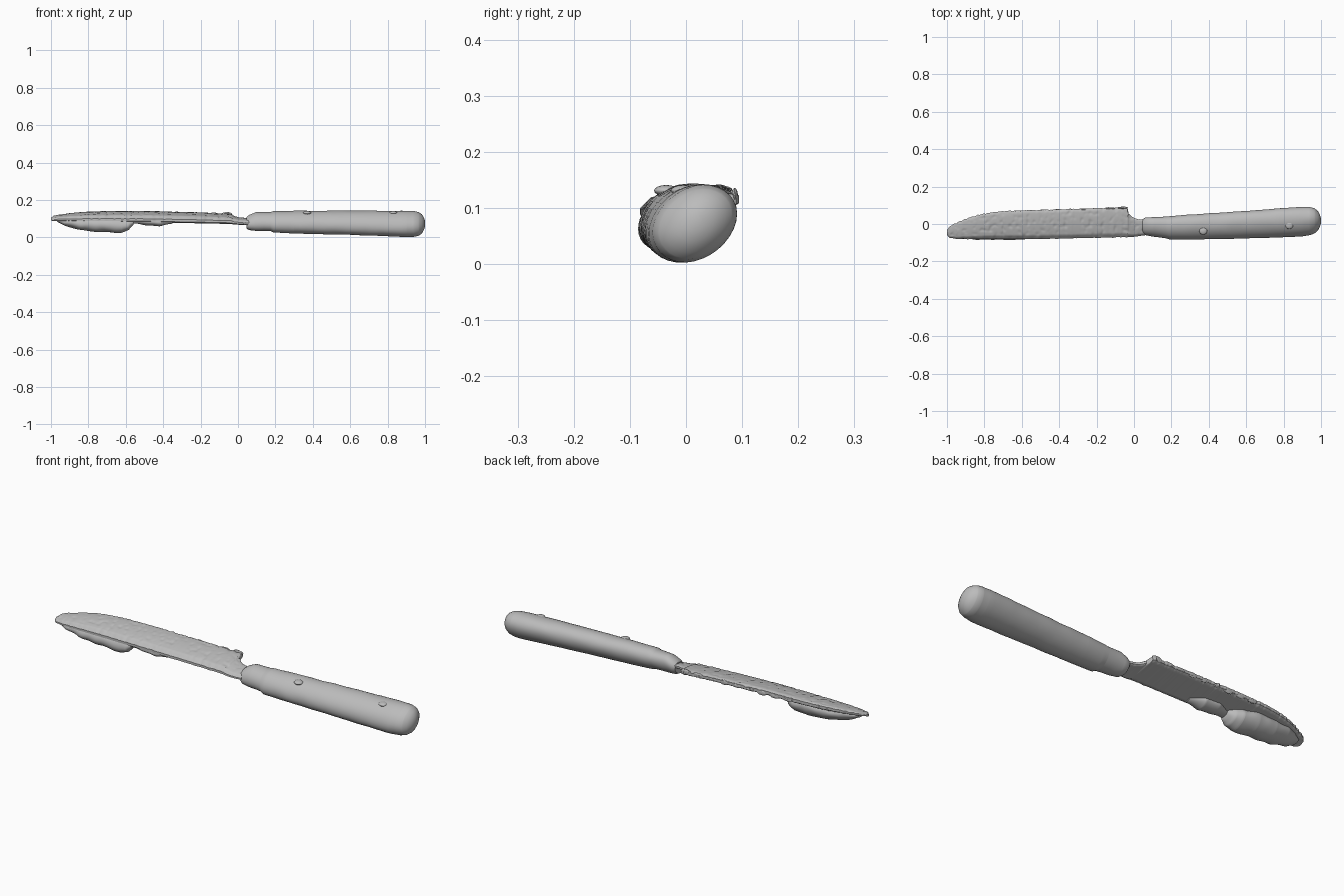
import bpy, bmesh, math
from mathutils import Vector, noise

if "Cube" in bpy.data.objects:
    bpy.data.objects.remove(bpy.data.objects["Cube"], do_unlink=True)

grey = bpy.data.materials.new("plain grey")
grey.use_nodes = True
grey.diffuse_color = (0.5, 0.5, 0.5, 1)
bsdf = grey.node_tree.nodes["Principled BSDF"]
bsdf.inputs["Base Color"].default_value = (0.5, 0.5, 0.5, 1)
bsdf.inputs["Roughness"].default_value = 0.7


def interp(points, x):
    """Piecewise linear lookup; each point is (x, values...)."""
    if x <= points[0][0]:
        return points[0][1:]
    for a, b in zip(points, points[1:]):
        if x <= b[0]:
            t = (x - a[0]) / (b[0] - a[0])
            return [p + (q - p) * t for p, q in zip(a[1:], b[1:])]
    return points[-1][1:]


def loft(name, rings, angle):
    """Join closed rings of points into a capped skin."""
    bm = bmesh.new()
    loops = [[bm.verts.new(p) for p in ring] for ring in rings]
    n = len(loops[0])
    for a, b in zip(loops, loops[1:]):
        for i in range(n):
            j = (i + 1) % n
            bm.faces.new((a[i], a[j], b[j], b[i]))
    bm.faces.new(loops[0])
    bm.faces.new(loops[-1])
    bmesh.ops.recalc_face_normals(bm, faces=bm.faces)
    mesh = bpy.data.meshes.new(name)
    bm.to_mesh(mesh)
    bm.free()
    ob = bpy.data.objects.new(name, mesh)
    bpy.context.collection.objects.link(ob)
    mesh.materials.append(grey)
    bpy.ops.object.select_all(action='DESELECT')
    bpy.context.view_layer.objects.active = ob
    ob.select_set(True)
    bpy.ops.object.shade_smooth_by_angle(angle=math.radians(angle))
    return ob


def oval_ring(x, y0, y1, z0, z1, skew=0.0, wobble=0.0, n=32):
    """Leaning oval filling the given y and z ranges."""
    ring = []
    for i in range(n):
        t = 2 * math.pi * i / n
        p = Vector((x, (y0 + y1) / 2 + (y1 - y0) / 2 * math.cos(t),
                    (z0 + z1) / 2 + (z1 - z0) / 2 * math.sin(t + skew)))
        ring.append(p + Vector((0, 1, 1)) * wobble * noise.noise(p * 16))
    return ring


def oval_body(name, sections, skew, wobble, steps):
    xs = {s[0] for s in sections}
    lo, hi = sections[0][0], sections[-1][0]
    xs |= {lo + (hi - lo) * i / steps for i in range(steps)}
    return loft(name, [oval_ring(x, *interp(sections, x), skew, wobble)
                       for x in sorted(xs)], 50)


# Handle: x, y range, z range, with a collar step and a rounded butt
handle = [
    (0.045, -0.050, 0.025, 0.048, 0.108), (0.060, -0.060, 0.033, 0.040, 0.120),
    (0.095, -0.066, 0.036, 0.036, 0.135), (0.175, -0.078, 0.040, 0.033, 0.136),
    (0.190, -0.083, 0.041, 0.026, 0.140), (0.300, -0.083, 0.050, 0.021, 0.142),
    (0.500, -0.080, 0.063, 0.016, 0.143), (0.750, -0.073, 0.081, 0.008, 0.143),
    (0.900, -0.066, 0.091, 0.002, 0.143), (0.940, -0.060, 0.090, 0.003, 0.141),
    (0.965, -0.050, 0.083, 0.009, 0.135), (0.983, -0.034, 0.070, 0.021, 0.124),
    (0.994, -0.013, 0.050, 0.040, 0.106), (1.000, 0.005, 0.030, 0.058, 0.088)]
oval_body("handle", handle, 0.25, 0.002, 30)

# Low rivet heads on top of the handle
for i, (x, y) in enumerate([(0.37, -0.035), (0.83, -0.005)]):
    bpy.ops.mesh.primitive_uv_sphere_add(segments=16, ring_count=8, radius=1,
                                         location=(x, y, 0.131))
    rivet = bpy.context.object
    rivet.name = f"rivet_{i + 1}"
    rivet.scale = (0.022, 0.022, 0.010)
    rivet.data.materials.append(grey)
    bpy.ops.object.shade_smooth()

# Blade: x, front edge y, back edge y, highest z, underside z at the front
blade = [
    (-1.000, -0.058, -0.030, 0.108, 0.088), (-0.985, -0.074, -0.012, 0.116, 0.085),
    (-0.950, -0.080, 0.006, 0.123, 0.082), (-0.880, -0.081, 0.035, 0.132, 0.080),
    (-0.800, -0.080, 0.056, 0.138, 0.078), (-0.700, -0.080, 0.069, 0.141, 0.077),
    (-0.500, -0.080, 0.075, 0.142, 0.075), (-0.200, -0.074, 0.084, 0.134, 0.070),
    (-0.035, -0.070, 0.092, 0.126, 0.067), (-0.028, -0.070, 0.052, 0.118, 0.066),
    (0.005, -0.068, 0.030, 0.107, 0.064), (0.060, -0.060, 0.020, 0.103, 0.062)]


def blade_ring(x, n=24):
    y0, y1, top, low = interp(blade, x)
    y1 += 0.006 * noise.noise(Vector((x * 70, 3, 0)))
    y0 += 0.003 * noise.noise(Vector((x * 40, 7, 0)))
    ring_top, ring_low = [], []
    for i in range(n + 1):
        v = i / n
        y = y0 + (y1 - y0) * v
        edge = 0.35 + 0.65 * min(1, 8 * v, 10 * (1 - v) + 0.4)
        # pitted upper face, leaning down towards the front
        pit = noise.noise(Vector((x * 45, y * 45, 5)))
        zt = top - (top - low) * 0.45 * (1 - v) ** 2 - 0.006 * max(0, pit - 0.1)
        zl = low + 0.040 * v * (top - low) / 0.065
        mid = (zt + zl) / 2
        ring_top.append(Vector((x, y, mid + (zt - mid) * edge)))
        ring_low.append(Vector((x, y, mid + (zl - mid) * edge)))
    return ring_top + ring_low[::-1]


xs = sorted({-1 + 1.06 * i / 200 for i in range(201)} | {b[0] for b in blade})
loft("blade", [blade_ring(x) for x in xs], 40)

# Smooth swelling below the tip, and a small one further along
oval_body("underside_swelling", [
    (-0.965, -0.070, -0.020, 0.080, 0.105), (-0.930, -0.078, 0.000, 0.064, 0.115),
    (-0.880, -0.080, 0.020, 0.050, 0.120), (-0.800, -0.082, 0.034, 0.036, 0.122),
    (-0.700, -0.084, 0.036, 0.026, 0.122), (-0.620, -0.084, 0.026, 0.026, 0.120),
    (-0.585, -0.080, 0.010, 0.038, 0.115), (-0.560, -0.070, -0.015, 0.065, 0.108)],
    0.2, 0.006, 40)
oval_body("small_swelling", [
    (-0.570, -0.070, -0.030, 0.075, 0.100), (-0.500, -0.076, 0.000, 0.067, 0.110),
    (-0.420, -0.076, 0.000, 0.060, 0.110), (-0.350, -0.070, -0.030, 0.075, 0.100)],
    0.2, 0.004, 20)

# Ragged crumbs along the back edge
for i in range(9):
    x = -0.62 + 0.07 * i
    y1 = interp(blade, x)[1]
    bpy.ops.mesh.primitive_ico_sphere_add(subdivisions=2, radius=1,
                                          location=(x, y1 - 0.004, 0.122))
    crumb = bpy.context.object
    crumb.name = f"edge_crumb_{i + 1}"
    crumb.scale = (0.03, 0.006, 0.008 + 0.003 * (i % 3))
    crumb.data.materials.append(grey)
